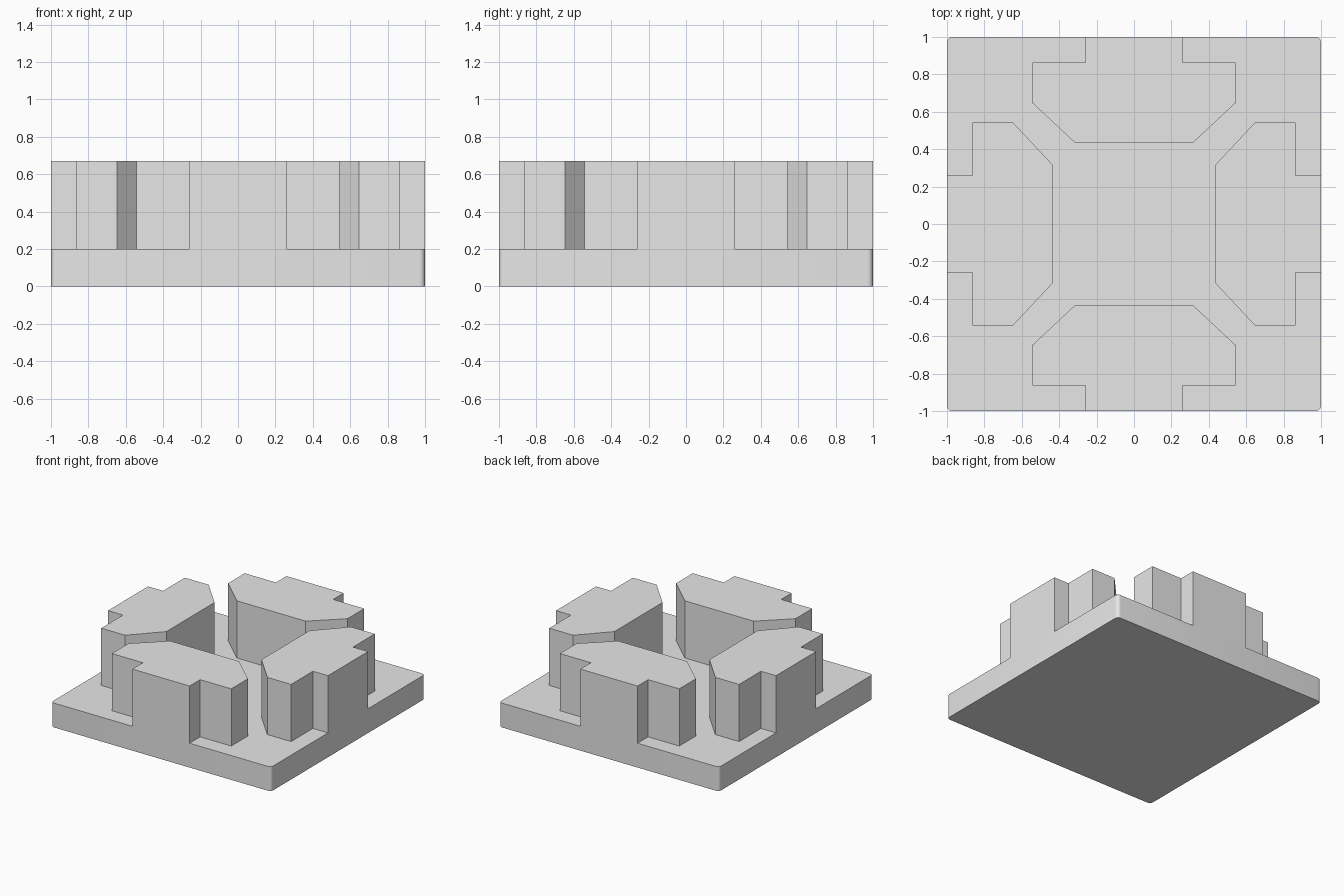
import bpy, bmesh, math
from mathutils import Matrix

cube = bpy.data.objects.get("Cube")
if cube:
    bpy.data.objects.remove(cube, do_unlink=True)

SLAB_TOP = 0.2
BLOCK_TOP = 0.67

grey = bpy.data.materials.new("light_grey")
grey.use_nodes = True
grey.diffuse_color = (0.8, 0.8, 0.8, 1)
grey.node_tree.nodes["Principled BSDF"].inputs["Base Color"].default_value = (0.8, 0.8, 0.8, 1)


def extrude_profile(name, points, bottom, top, turn=0.0):
    """Prism from a plan outline, turned about the vertical axis."""
    bm = bmesh.new()
    face = bm.faces.new([bm.verts.new((x, y, bottom)) for x, y in points])
    out = bmesh.ops.extrude_face_region(bm, geom=[face])
    verts = [g for g in out["geom"] if isinstance(g, bmesh.types.BMVert)]
    bmesh.ops.translate(bm, verts=verts, vec=(0, 0, top - bottom))
    bmesh.ops.rotate(bm, verts=bm.verts, cent=(0, 0, 0), matrix=Matrix.Rotation(turn, 3, "Z"))
    bmesh.ops.recalc_face_normals(bm, faces=bm.faces)
    mesh = bpy.data.meshes.new(name)
    bm.to_mesh(mesh)
    bm.free()
    mesh.materials.append(grey)
    obj = bpy.data.objects.new(name, mesh)
    bpy.context.collection.objects.link(obj)
    return obj


# Square slab with small rounded upright corners
radius, steps = 0.03, 6
outline = []
for corner in range(4):
    start = corner * math.pi / 2
    cx = math.copysign(1 - radius, math.cos(start + math.pi / 4))
    cy = math.copysign(1 - radius, math.sin(start + math.pi / 4))
    for i in range(steps + 1):
        a = start + i / steps * math.pi / 2
        outline.append((cx + radius * math.cos(a), cy + radius * math.sin(a)))
slab = extrude_profile("base_slab", outline, 0, SLAB_TOP)

# Four stepped, chamfered blocks, one flush with each side
half = [(0.26, -1), (0.26, -0.863), (0.543, -0.863), (0.543, -0.647), (0.313, -0.432)]
block = half + [(-x, y) for x, y in reversed(half)]
for i, side in enumerate(("front", "left", "back", "right")):
    extrude_profile(side + "_block", block, SLAB_TOP, BLOCK_TOP, i * math.pi / 2)

# Smooth only the rounded corners
bpy.ops.object.select_all(action="DESELECT")
slab.select_set(True)
bpy.context.view_layer.objects.active = slab
bpy.ops.object.shade_smooth_by_angle(angle=math.radians(30))
